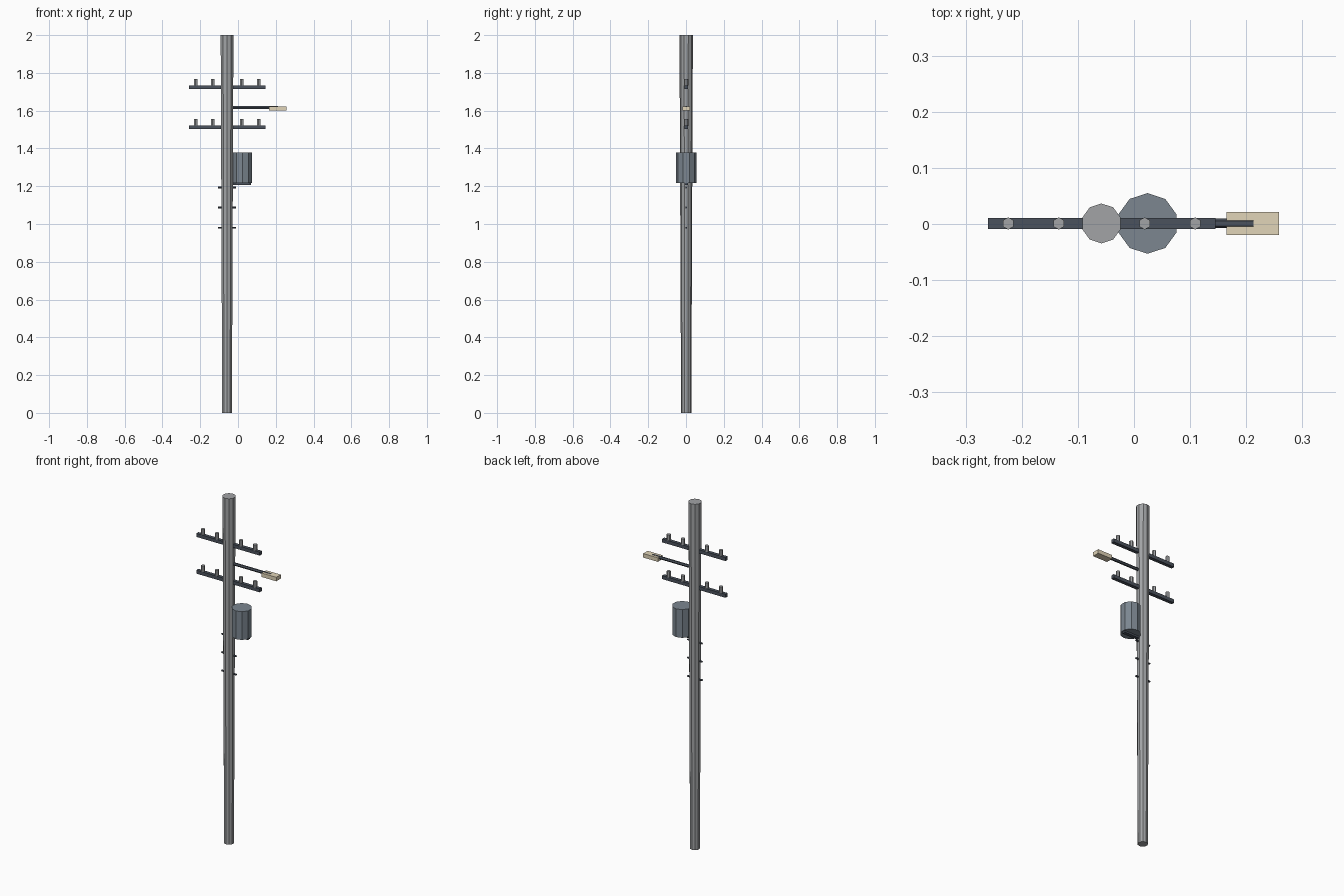
import bpy
from math import pi

if "Cube" in bpy.data.objects:
    bpy.data.objects.remove(bpy.data.objects["Cube"])

PX, Y = -0.058, 0.001  # pole axis


def material(name, rgb):
    m = bpy.data.materials.new(name)
    m.diffuse_color = (*rgb, 1)
    m.use_nodes = True
    m.node_tree.nodes["Principled BSDF"].inputs["Base Color"].default_value = m.diffuse_color
    return m


DARK = material("dark_metal", (0.07, 0.085, 0.11))
TANK = material("tank_paint", (0.20, 0.24, 0.28))
POLE = material("weathered_pole", (0.36, 0.37, 0.38))
CREAM = material("lamp_cream", (0.75, 0.66, 0.48))


def finish(name, mat):
    ob = bpy.context.object
    ob.name = name
    ob.data.materials.append(mat)
    return ob


def box(name, x0, x1, y0, y1, z0, z1, mat):
    bpy.ops.mesh.primitive_cube_add(size=1, location=((x0 + x1) / 2, (y0 + y1) / 2, (z0 + z1) / 2))
    bpy.context.object.scale = (x1 - x0, y1 - y0, z1 - z0)
    return finish(name, mat)


def upright(name, x, z0, z1, r0, r1, sides, mat):
    bpy.ops.mesh.primitive_cone_add(vertices=sides, radius1=r0, radius2=r1, depth=z1 - z0,
                                    location=(x, Y, (z0 + z1) / 2))
    return finish(name, mat)


def rod_x(name, x0, x1, z, r, sides, mat):
    bpy.ops.mesh.primitive_cylinder_add(vertices=sides, radius=r, depth=x1 - x0,
                                        location=((x0 + x1) / 2, Y, z), rotation=(0, pi / 2, 0))
    return finish(name, mat)


# Pole, slightly wider at the top
upright("pole", PX, 0, 2, 0.027, 0.0355, 10, POLE)

# Two crossarms with four insulators each
for level, z in (("upper", 1.724), ("lower", 1.512)):
    box(f"{level}_crossarm", -0.26, 0.145, Y - 0.01, Y + 0.01, z - 0.01, z + 0.01, DARK)
    for i, dx in enumerate((-0.166, -0.076, 0.077, 0.167)):
        upright(f"{level}_insulator_{i + 1}", PX + dx, z + 0.008, z + 0.043, 0.011, 0.011, 6, POLE)

# Lamp arm and lamp head
rod_x("lamp_arm", PX, 0.213, 1.617, 0.0085, 6, DARK)
box("lamp_head", 0.165, 0.258, Y - 0.0205, Y + 0.0205, 1.6, 1.623, CREAM)

# Transformer tank and its supporting bracket
upright("transformer", 0.024, 1.216, 1.379, 0.054, 0.054, 10, TANK)
box("transformer_bracket", PX, 0.069, Y - 0.01, Y + 0.01, 1.206, 1.22, DARK)

# Climbing pegs through the pole
for i in range(3):
    rod_x(f"climbing_peg_{i + 1}", PX - 0.047, PX + 0.047, 0.981 + 0.106 * i, 0.005, 6, DARK)
